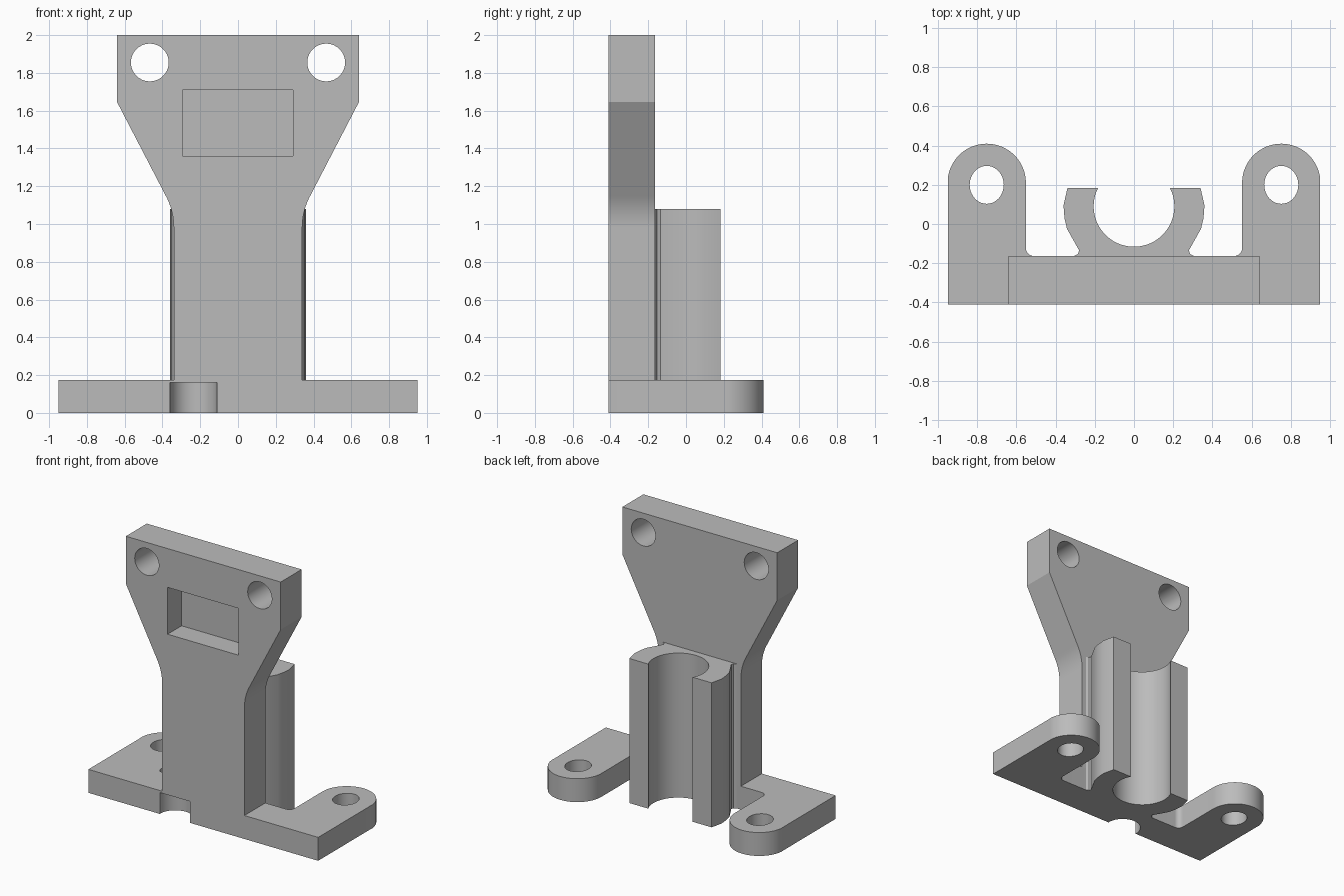
import bpy, bmesh
from math import sin, cos, radians, pi

cube = bpy.data.objects.get("Cube")
if cube:
    bpy.data.objects.remove(cube)

grey = bpy.data.materials.new("plain grey")
grey.use_nodes = True
COLOUR = (0.5, 0.5, 0.5, 1)
grey.diffuse_color = COLOUR
grey.node_tree.nodes["Principled BSDF"].inputs["Base Color"].default_value = COLOUR

FRONT, BACK, PLATE_TOP = -0.41, -0.163, 0.175


def arc(cx, cy, rx, ry, start, end, n=16):
    """Points along an elliptical arc, angles in degrees."""
    angles = [radians(start + (end - start) * i / n) for i in range(n + 1)]
    return [(cx + rx * cos(a), cy + ry * sin(a)) for a in angles]


def mirrored(half):
    """Close a right-hand outline with its mirror image."""
    return half + [(-x, y) for x, y in reversed(half)]


def prism(name, outline, low, high, axis="z"):
    """Extrude an outline along z, or an x-z outline along y."""
    def place(u, v, h):
        return (u, v, h) if axis == "z" else (u, h, v)
    bm = bmesh.new()
    face = bm.faces.new([bm.verts.new(place(u, v, low)) for u, v in outline])
    grown = bmesh.ops.extrude_face_region(bm, geom=[face])
    shift = place(0, 0, high - low)
    bmesh.ops.translate(bm, vec=shift,
                        verts=[g for g in grown["geom"] if isinstance(g, bmesh.types.BMVert)])
    bmesh.ops.recalc_face_normals(bm, faces=bm.faces)
    mesh = bpy.data.meshes.new(name)
    bm.to_mesh(mesh)
    bm.free()
    mesh.materials.append(grey)
    obj = bpy.data.objects.new(name, mesh)
    bpy.context.collection.objects.link(obj)
    return obj


def cut(obj, cutters):
    """Subtract the cutters, bake the result and discard them."""
    for cutter in cutters:
        mod = obj.modifiers.new("cut", "BOOLEAN")
        mod.operation, mod.solver, mod.object = "DIFFERENCE", "EXACT", cutter
    bpy.context.view_layer.update()
    graph = bpy.context.evaluated_depsgraph_get()
    mesh = bpy.data.meshes.new_from_object(obj.evaluated_get(graph))
    obj.modifiers.clear()
    obj.data = mesh
    for cutter in cutters:
        bpy.data.objects.remove(cutter)


def circle(cx, cy, rx, ry, n=40):
    return arc(cx, cy, rx, ry, 0, 360, n)[:-1]


# Base plate with two rounded ears, filleted where they meet the back edge
base_half = ([(0.95, FRONT)]
             + arc(0.752, 0.21, 0.2, 0.2, 0, 180, 32)
             + arc(0.512, BACK + 0.04, 0.04, 0.04, 0, -90, 8))
base_half[1] = (0.95, 0.21)
base = prism("base_plate", mirrored(base_half), 0, PLATE_TOP)
cut(base, [prism("ear_hole_cutter", circle(s * 0.752, 0.2, 0.087, 0.097), -0.1, 0.3)
           for s in (-1, 1)]
    + [prism("notch_cutter", circle(-0.235, -0.405, 0.125, 0.125), -0.1, 0.16)])

# Upright that flares out to a wide head
upright_half = ([(0.34, PLATE_TOP)]
                + arc(0.70, 0.98, 0.36, 0.36, 180, 151, 10)
                + [(0.64, 1.645), (0.64, 2.0)])
upright = prism("upright", mirrored(upright_half), FRONT, BACK, "y")
cut(upright, [prism("head_hole_cutter", circle(s * 0.467, 1.855, 0.1, 0.1), -0.6, 0.1, "y")
              for s in (-1, 1)]
    + [prism("recess_cutter", [(-0.295, 1.36), (0.29, 1.36), (0.29, 1.71), (-0.295, 1.71)],
             -0.6, FRONT + 0.165, "y")])

# Open clip behind the upright
clip_half = ([(0.305, BACK), (0.287, -0.153), (0.28, -0.135), (0.342, -0.025),
              (0.355, 0.03), (0.36, 0.095), (0.34, 0.183)]
             + arc(0, 0.09, 0.206, 0.206, 27, -90, 32)[:-1])
clip_outline = clip_half + [(0, -0.116)] + [(-x, y) for x, y in reversed(clip_half)]
clip = prism("clip", clip_outline, 0, 1.08)

# Smooth the curved walls, keep the corners crisp
bpy.ops.object.select_all(action="DESELECT")
for obj in (base, upright, clip):
    obj.select_set(True)
bpy.context.view_layer.objects.active = base
bpy.ops.object.shade_smooth_by_angle(angle=radians(25))
